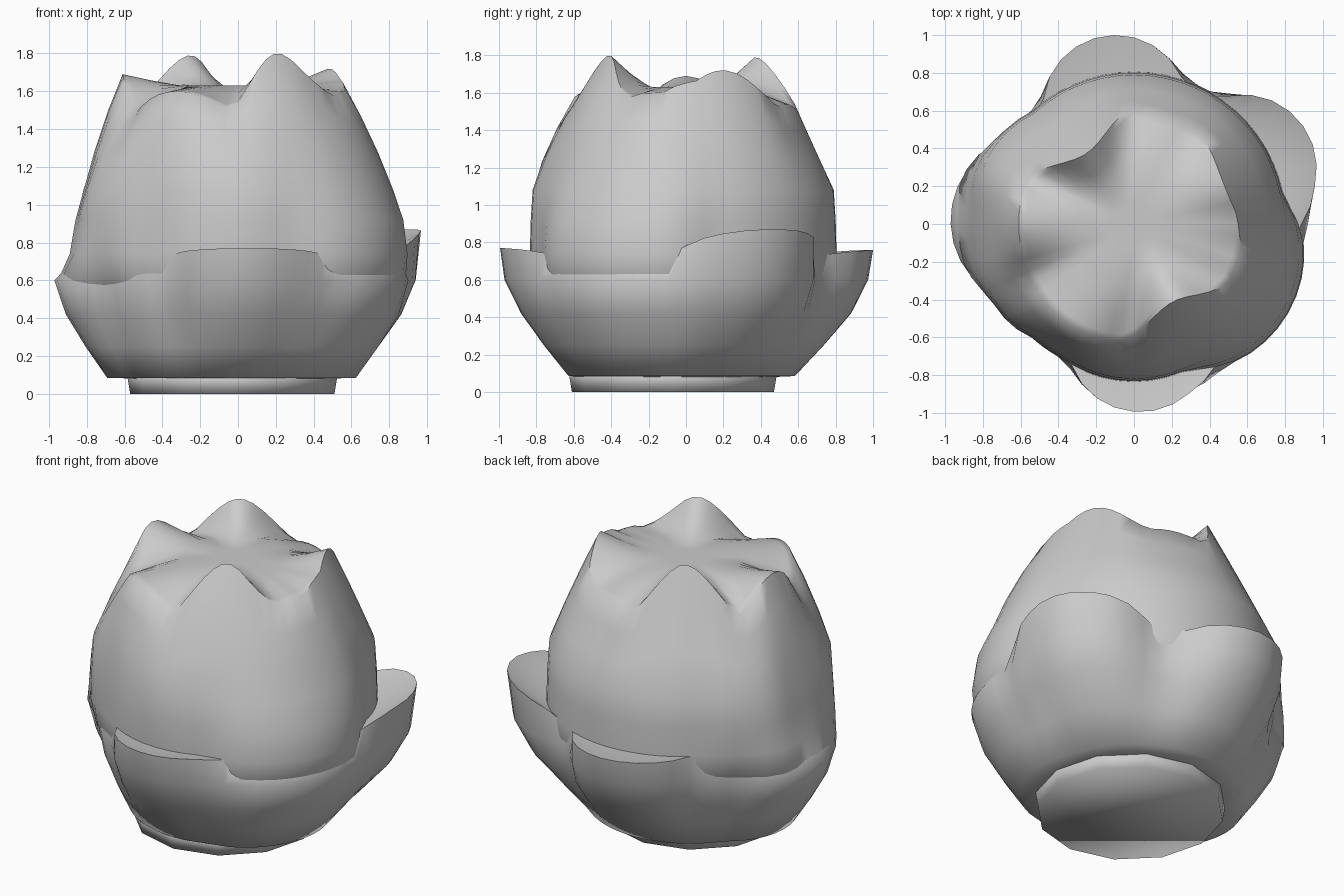
import bpy, bmesh
from math import sin, cos, radians

if "Cube" in bpy.data.objects:
    bpy.data.objects.remove(bpy.data.objects["Cube"])

SEG = 60


def bump(deg, centre, half, power):
    # rounded hump of width 2*half around an angle
    d = (deg - centre + 180) % 360 - 180
    u = abs(d) / half
    return (1 - u * u) ** power if u < 1 else 0.0


def lathe(name, rings, angle=40, seg=SEG, centre=(0, 0)):
    # each ring is a function: degrees -> (radius, z)
    bm = bmesh.new()
    rows = []
    for ring in rings:
        row = []
        for i in range(seg):
            deg = 360 * i / seg
            r, z = ring(deg)
            a = radians(deg)
            row.append(bm.verts.new((centre[0] + r * cos(a), centre[1] + r * sin(a), z)))
        rows.append(row)
    for lo, hi in zip(rows, rows[1:]):
        for i in range(seg):
            j = (i + 1) % seg
            bm.faces.new((lo[i], lo[j], hi[j], hi[i]))
    bm.faces.new(rows[0][::-1])
    bm.faces.new(rows[-1])
    me = bpy.data.meshes.new(name)
    bm.to_mesh(me)
    bm.free()
    ob = bpy.data.objects.new(name, me)
    bpy.context.collection.objects.link(ob)
    bpy.context.view_layer.objects.active = ob
    ob.select_set(True)
    bpy.ops.object.shade_smooth_by_angle(angle=radians(angle))
    ob.select_set(False)
    return ob


# Base foot
lathe("base", [lambda d: (0.54, 0.0), lambda d: (0.56, 0.12)], angle=100, seg=12,
      centre=(-0.03, -0.07))

# Outer low petals: angle, half width, reach, tip rise
OUTER = [(-87, 29, 0.18, 0.04), (27, 30, 0.215, 0.14), (99, 29, 0.19, 0.03)]


def flare(d):
    return sum(p[2] * bump(d, p[0], p[1], 0.9) for p in OUTER)


def left(d):
    return 0.17 * bump(d, 178, 30, 0.9)


def right(d):
    return 0.14 * bump(d, -30, 38, 0.7)


def corners(d):
    # ridges where the broad left petal and front petal fold over
    return 0.05 * (bump(d, 153, 20, 1) + bump(d, 209, 20, 1)) + 0.03 * bump(d, -90, 30, 1)


def cup(z, r, k, s, off=0.0):
    # off shifts the ring towards the foot's centre
    return lambda d: (r + k * flare(d) + s * (left(d) + right(d))
                      - off * cos(radians(d - 50)), z)


def rim(d):
    rise = sum(p[3] * bump(d, p[0], p[1], 0.6) for p in OUTER)
    return 0.78 + 1.2 * flare(d) + 0.4 * left(d) + 0.7 * right(d), 0.73 + rise


lathe("outer_petals", [
    cup(0.08, 0.50, 0, 0, 0.04), cup(0.085, 0.605, 0.0, 0.4, 0.03),
    cup(0.25, 0.695, 0.3, 0.6, 0.015), cup(0.42, 0.775, 0.6, 0.8),
    cup(0.60, 0.81, 0.9, 0.95), rim, cup(0.73, 0.77, 0.1, 0.3)], angle=75)

# Inner petals: angle, half width, tip radius, tip height
INNER = [(-63, 31, 0.46, 1.80), (22, 36, 0.52, 1.72), (124, 32, 0.45, 1.79),
         (180, 27, 0.61, 1.69), (-121, 31, 0.63, 1.60), (72, 26, 0.56, 1.54),
         (-20, 25, 0.58, 1.60)]
VALLEY_R, VALLEY_Z = 0.62, 1.48


def tip(d):
    r, z = VALLEY_R, VALLEY_Z
    for a, h, tr, tz in INNER:
        b = bump(d, a, h, 1.2)
        r += (tr - VALLEY_R) * b
        z += (tz - VALLEY_Z) * b
    return r, z


def wall(t, bulge):
    # petal wall between the belly and the tips
    def ring(d):
        r, z = tip(d)
        r0 = 0.79 + 0.15 * left(d) + 0.35 * right(d) + corners(d)
        return r0 + (r - r0) * t + bulge * (1 - sin(radians(d))), 1.08 + (z - 1.08) * t
    return ring


def inside(t):
    # closed hollow behind the tips
    def ring(d):
        r, z = tip(d)
        return r * (1 - t), z + (1.63 - z) * min(1, t * 2.2)
    return ring


def belly(z, r, le, ri, co=1):
    return lambda d: (r + le * left(d) + ri * right(d) + co * corners(d), z)


lathe("inner_petals", [
    belly(0.45, 0.70, 0.8, 0.7, 0), belly(0.60, 0.80, 0.9, 0.9, 0.5),
    belly(0.74, 0.805, 0.5, 0.95), belly(0.92, 0.80, 0.35, 0.8), wall(0, 0.0),
    wall(0.35, 0.012), wall(0.7, 0.012), wall(1, 0), inside(0.06), inside(0.25),
    inside(0.5), inside(0.8), inside(0.97)], angle=60)
